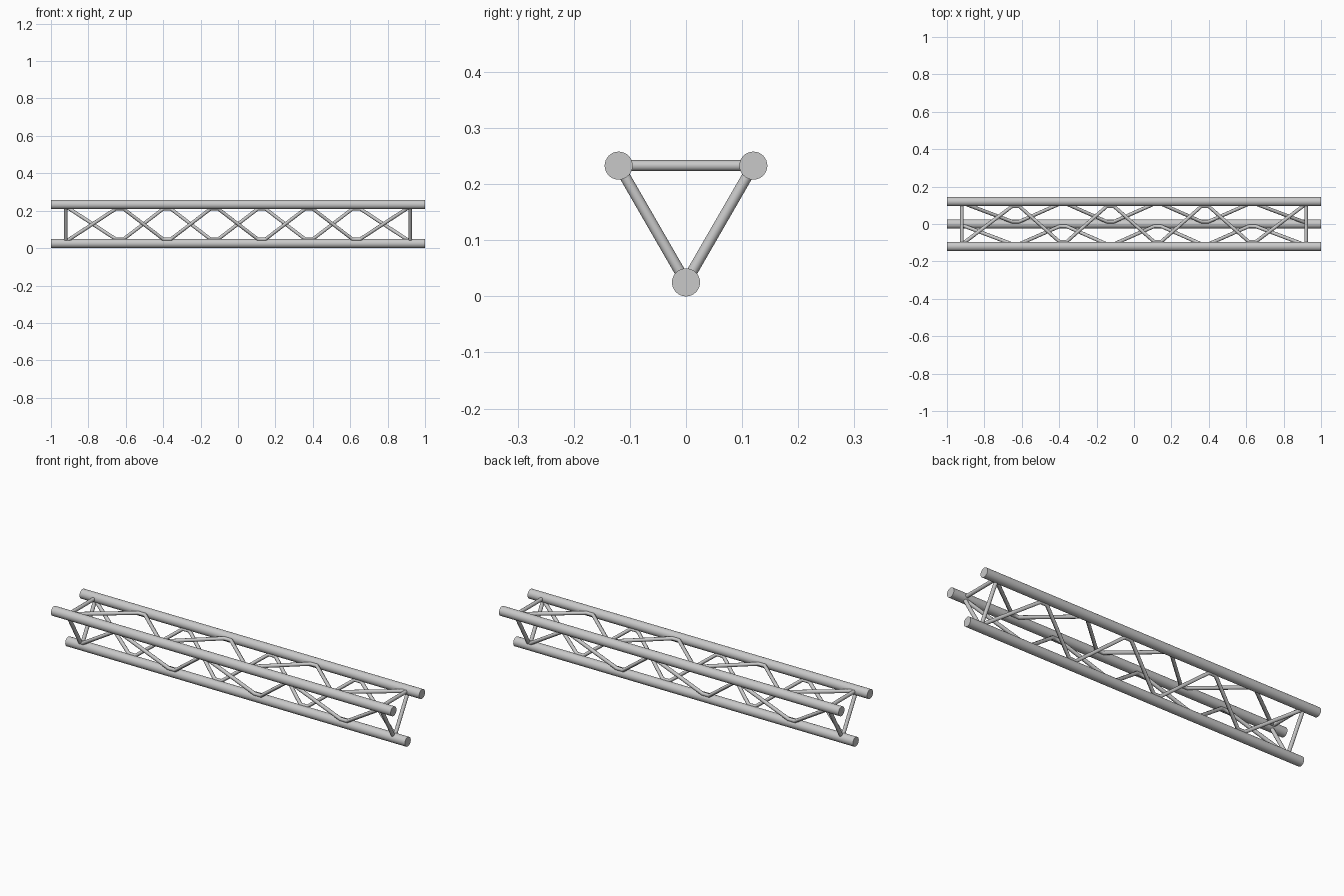
import bpy
from mathutils import Vector

cube = bpy.data.objects.get("Cube")
if cube:
    bpy.data.objects.remove(cube)

CHORD_R, ROD_R = 0.025, 0.0097
STRUT_X = 0.92        # end frames
PITCH = 0.253         # distance between bends
FLAT = 0.02           # half length of the flat at each bend
PANELS = 7

metal = bpy.data.materials.new("grey_metal")
metal.use_nodes = True
colour = (0.58, 0.58, 0.58, 1)
metal.diffuse_color = colour
metal.node_tree.nodes["Principled BSDF"].inputs["Base Color"].default_value = colour


def tube(name, start, end, radius, sides):
    """Capped round bar between two points."""
    start, end = Vector(start), Vector(end)
    axis = end - start
    bpy.ops.mesh.primitive_cylinder_add(
        vertices=sides, radius=radius, depth=axis.length,
        location=(start + end) / 2,
        rotation=axis.to_track_quat('Z', 'Y').to_euler())
    obj = bpy.context.object
    obj.name = name
    obj.data.materials.append(metal)
    bpy.ops.object.shade_smooth_by_angle()


def bent_rod(name, points):
    """Round rod following a bent path."""
    curve = bpy.data.curves.new(name, 'CURVE')
    curve.dimensions = '3D'
    curve.bevel_depth = ROD_R
    curve.bevel_resolution = 4
    curve.use_fill_caps = True
    spline = curve.splines.new('POLY')
    spline.points.add(len(points) - 1)
    for p, co in zip(spline.points, points):
        p.co = (*co, 1)
    curve.materials.append(metal)
    bpy.context.collection.objects.link(bpy.data.objects.new(name, curve))


# Three long chords
chords = {
    "front": Vector((0, -0.12, 0.233)),
    "back": Vector((0, 0.12, 0.233)),
    "bottom": Vector((0, 0, 0.025)),
}
for name, c in chords.items():
    tube(name + "_chord", c - Vector((1, 0, 0)), c + Vector((1, 0, 0)), CHORD_R, 32)

# Each face: end struts and one zigzag rod, starting at the first chord
faces = {"top": ("front", "back"), "rear": ("back", "bottom"), "fore": ("bottom", "front")}
for face, (first, second) in faces.items():
    a, b = chords[first], chords[second]
    for side, x in (("right", -STRUT_X), ("left", STRUT_X)):
        shift = Vector((x, 0, 0))
        tube(f"{face}_{side}_end_strut", a + shift, b + shift, ROD_R, 16)

    across = (b - a).normalized()

    def at(node, x, inset):
        base, inward = (a, across) if node % 2 == 0 else (b, -across)
        return base + inward * inset + Vector((x, 0, 0))

    path = [at(0, -STRUT_X, 0.012)]
    for n in range(1, PANELS):
        x = (n - PANELS / 2) * PITCH
        path += [at(n, x - FLAT, 0.026), at(n, x + FLAT, 0.026)]
    path.append(at(PANELS, STRUT_X, 0.012))
    bent_rod(face + "_zigzag_brace", path)
